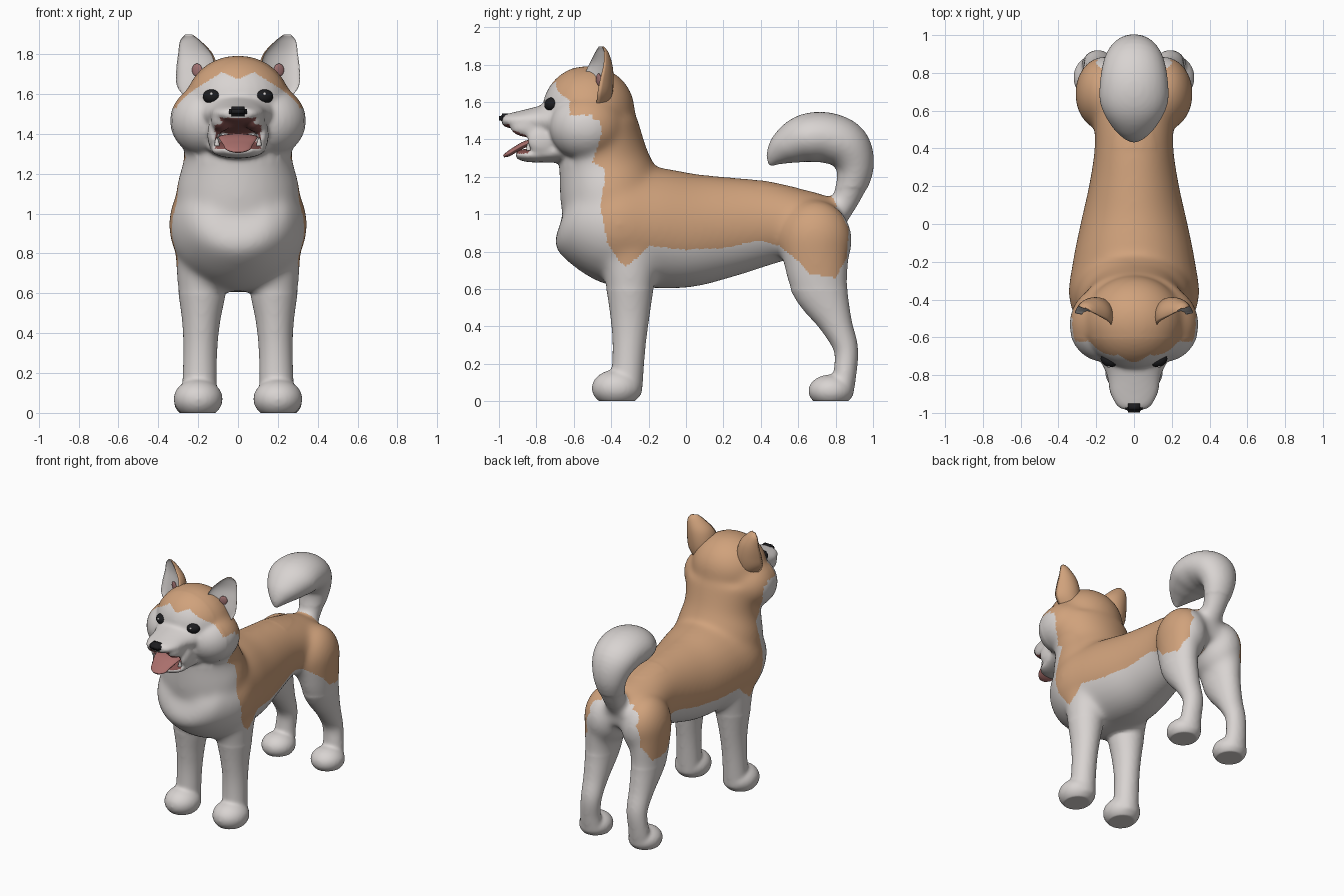
import bpy, bmesh, math
from mathutils import Vector, Matrix

cube = bpy.data.objects.get("Cube")
if cube:
    bpy.data.objects.remove(cube, do_unlink=True)


def material(name, color):
    mat = bpy.data.materials.new(name)
    mat.use_nodes = True
    rgba = (*color, 1)
    mat.diffuse_color = rgba
    bsdf = mat.node_tree.nodes["Principled BSDF"]
    bsdf.inputs["Base Color"].default_value = rgba
    bsdf.inputs["Roughness"].default_value = 0.8
    return mat


WHITE = material("white fur", (.69, .655, .64))
TAN = material("tan fur", (.63, .36, .2))
BLACK = material("black", (.012, .012, .014))
PINK = material("tongue pink", (.4, .16, .15))
DARK = material("mouth dark red", (.24, .085, .08))
ROSE = material("ear rose", (.36, .17, .17))


def finish(name, bm, *mats):
    """Turn a bmesh into a smooth shaded object."""
    bmesh.ops.recalc_face_normals(bm, faces=bm.faces)
    mesh = bpy.data.meshes.new(name)
    bm.to_mesh(mesh)
    bm.free()
    for mat in mats:
        mesh.materials.append(mat)
    mesh.shade_smooth()
    obj = bpy.data.objects.new(name, mesh)
    bpy.context.collection.objects.link(obj)
    return obj


def bake(obj):
    """Apply the modifier stack."""
    bpy.context.view_layer.update()
    graph = bpy.context.evaluated_depsgraph_get()
    mesh = bpy.data.meshes.new_from_object(obj.evaluated_get(graph))
    obj.modifiers.clear()
    obj.data = mesh


def ball(bm, center, radii, yaw=0):
    """Ellipsoid."""
    mat = (Matrix.Translation(center) @ Matrix.Rotation(yaw, 4, "Z")
           @ Matrix.Diagonal((*radii, 1)))
    bmesh.ops.create_uvsphere(bm, u_segments=32, v_segments=20, radius=1, matrix=mat)


def refine(rows, steps=5):
    """Catmull-Rom interpolation of section rows."""
    pts = [Vector(r) for r in rows]
    pts = [pts[0] * 2 - pts[1]] + pts + [pts[-1] * 2 - pts[-2]]
    out = []
    for a, b, c, d in zip(pts, pts[1:], pts[2:], pts[3:]):
        for k in range(steps):
            t = k / steps
            out.append((b * 2 + (c - a) * t + (a * 2 - b * 5 + c * 4 - d) * t * t
                        + (b * 3 - a - c * 3 + d) * t ** 3) / 2)
    return out + [pts[-2]]


def skin(bm, rings):
    """Bridge rings of points and cap both ends; the second half gets slot 1."""
    loops = [[bm.verts.new(p) for p in ring] for ring in rings]
    n = len(loops[0])
    for lo, hi in zip(loops, loops[1:]):
        for i in range(n):
            j = (i + 1) % n
            face = bm.faces.new((lo[i], lo[j], hi[j], hi[i]))
            face.material_index = int(i >= n // 2)
    bm.faces.new(loops[0][::-1])
    bm.faces.new(loops[-1])


def tube(bm, rows, side=1, n=28):
    """Elliptical loft: each row is x, y, z, half width, half depth."""
    rows = refine(rows)
    rings = []
    across = Vector((1, 0, 0))
    for i, row in enumerate(rows):
        before, after = rows[max(i - 1, 0)], rows[min(i + 1, len(rows) - 1)]
        tangent = Vector((0, after[1] - before[1], after[2] - before[2])).normalized()
        up = tangent.cross(across)
        center = Vector((row[0] * side, row[1], row[2]))
        angles = [math.tau * k / n for k in range(n)]
        rings.append([center + across * math.cos(a) * max(row[3], .004)
                      + up * math.sin(a) * max(row[4], .004) for a in angles])
    skin(bm, rings)


# Body mass: torso, neck, head, tail and legs fused into one skin
bm = bmesh.new()
tube(bm, [(0, -.655, 1, .15, .14), (0, -.59, .98, .26, .235), (0, -.4, .95, .345, .325),
          (0, -.2, .93, .325, .325), (0, 0, .915, .285, .31), (0, .2, .93, .24, .275),
          (0, .4, .95, .21, .235), (0, .6, .955, .21, .185), (0, .75, .95, .18, .145),
          (0, .85, .94, .1, .08)])
tube(bm, [(0, -.38, 1, .32, .28), (0, -.41, 1.15, .305, .27), (0, -.44, 1.3, .27, .24),
          (0, -.46, 1.5, .29, .2)])
ball(bm, (0, -.52, 1.555), (.265, .248, .24))
# Muzzle and lower jaw
tube(bm, [(0, -.64, 1.5, .2, .12), (0, -.72, 1.5, .18, .1), (0, -.8, 1.5, .145, .075),
          (0, -.9, 1.5, .125, .05), (0, -.96, 1.5, .095, .036), (0, -.985, 1.5, .06, .025)])
tube(bm, [(0, -.6, 1.36, .18, .09), (0, -.75, 1.325, .14, .05),
          (0, -.85, 1.315, .125, .036), (0, -.91, 1.32, .07, .022)])
# Tail curling forward over the back
tube(bm, [(0, .78, .96, .08, .07), (0, .86, 1.09, .085, .075), (0, .903, 1.24, .12, .1),
          (0, .86, 1.355, .16, .13), (0, .76, 1.408, .18, .135), (0, .64, 1.405, .18, .13),
          (0, .54, 1.36, .13, .1), (0, .48, 1.31, .07, .06), (0, .445, 1.26, .012, .012)])
for s in (-1, 1):
    # Cheek, upper lip and mouth corner
    ball(bm, (s * .16, -.53, 1.465), (.185, .2, .18))
    ball(bm, (s * .085, -.84, 1.465), (.05, .1, .055))
    ball(bm, (s * .122, -.765, 1.395), (.032, .085, .075))
    # Front leg and paw
    tube(bm, [(.19, -.3, .9, .13, .18), (.18, -.3, .65, .125, .135), (.185, -.3, .45, .095, .105),
              (.19, -.305, .28, .085, .088), (.195, -.32, .04, .09, .085)], s)
    ball(bm, (s * .2, -.37, .07), (.124, .135, .1))
    # Hind leg, haunch and paw
    ball(bm, (s * .155, .69, .86), (.158, .2, .215))
    tube(bm, [(.18, .69, .82, .13, .185), (.19, .715, .62, .108, .155), (.19, .8, .42, .085, .09),
              (.19, .855, .28, .075, .066), (.2, .85, .15, .075, .062), (.2, .83, .04, .085, .065)], s)
    ball(bm, (s * .205, .775, .055), (.117, .122, .088))
body = finish("body", bm)
remesh = body.modifiers.new("fuse", "REMESH")
remesh.mode = "VOXEL"
remesh.voxel_size = .0105
relax = body.modifiers.new("relax", "SMOOTH")
relax.factor = .5
relax.iterations = 14
bake(body)

# Blend the trunk, neck and skull further, sparing muzzle, legs and tail
soft = body.vertex_groups.new(name="soft")
soft.add([v.index for v in body.data.vertices if v.co.z > .6
          and (v.co.y > -.6 or v.co.z < 1.25) and not (v.co.y > .4 and v.co.z > 1.14)],
         1, "REPLACE")
blend = body.modifiers.new("blend", "SMOOTH")
blend.vertex_group = "soft"
blend.factor = .5
blend.iterations = 70
bake(body)
coat = body.data
coat.shade_smooth()
for v in coat.vertices:
    v.co.z = max(v.co.z, 0)
coat.materials.clear()
for mat in (WHITE, TAN, DARK):
    coat.materials.append(mat)

# Tan coat outline in side profile (y, z)
COAT = [(-.76, 1.9), (-.76, 1.6), (-.7, 1.52), (-.58, 1.525), (-.46, 1.5), (-.45, 1.43),
        (-.5, 1.28), (-.43, 1.24), (-.43, 1.2), (-.46, 1.05), (-.42, .85), (-.36, .75),
        (-.32, .72), (-.26, .77), (-.2, .83), (0, .81), (.2, .82), (.4, .86), (.5, .83),
        (.6, .75), (.66, .68), (.8, .66), (.86, .77), (.87, .92), (.8, 1.06), (.74, 1.16),
        (.3, 1.26), (-.1, 1.5), (-.1, 1.9)]


def inside(y, z):
    hit = False
    for (ya, za), (yb, zb) in zip(COAT, COAT[1:] + COAT[:1]):
        if (za > z) != (zb > z) and y < ya + (z - za) * (yb - ya) / (zb - za):
            hit = not hit
    return hit


def coat_index(c, n):
    x = abs(c.x)
    outward = n.x if c.x > 0 else -n.x
    # Mouth lining
    if c.y < -.72 and x < .115 and 1.31 < c.z < 1.48:
        if abs(n.z) > .5 and (n.z > 0) == (c.z < 1.39) or n.y < -.6 and c.y > -.84:
            return 2
    if not inside(c.y, c.z):
        return 0
    # White mask with two brow peaks
    brow = 1.71 - (.64 if x > .08 else .45) * abs(x - .08)
    if c.y < -.5 and 1.45 < c.z < brow and (c.y < -.62 or c.z < 1.53):
        return 0
    # White inner legs and rump
    if c.z < .82 and outward < 0 or c.y > .76 and x < .13 and c.z < 1.04:
        return 0
    return 1


for poly in coat.polygons:
    poly.material_index = coat_index(poly.center, poly.normal)

# Ears: crescent sections, tan behind and white in the cup
TURN = math.radians(25)
for s, label in ((1, "left"), (-1, "right")):
    bm = bmesh.new()
    turn = Matrix.Rotation(s * TURN, 3, "Z")
    rows = refine([(.185, -.51, 1.56, .07, .1), (.208, -.52, 1.64, .108, .13),
                   (.212, -.505, 1.72, .108, .12), (.217, -.48, 1.8, .092, .085),
                   (.24, -.462, 1.865, .056, .045), (.247, -.457, 1.897, .02, .016)])
    rings = []
    for x, y, z, w, t in rows:
        ring = []
        for k in range(32):
            a = math.tau * k / 32
            bulge = math.sin(a) if k < 16 else -.35 * math.sin(a)
            ring.append(Vector((s * x, y, z)) + turn @ Vector((w * math.cos(a), t * bulge, 0)))
        rings.append(ring)
    skin(bm, rings)
    finish(label + "_ear", bm, TAN, WHITE)
    # Rose patch in the cup
    bm = bmesh.new()
    ball(bm, Vector((s * .212, -.505, 1.72)) + turn @ Vector((s * .01, .037, 0)),
         (.028, .009, .032), s * TURN)
    finish(label + "_ear_patch", bm, ROSE)
    # Eye with a small glint
    bm = bmesh.new()
    ball(bm, (s * .132, -.72, 1.587), (.046, .036, .036), s * TURN)
    finish(label + "_eye", bm, BLACK)
    bm = bmesh.new()
    ball(bm, (s * .134, -.755, 1.6), (.008, .005, .008))
    finish(label + "_eye_glint", bm, WHITE)
    # Lower tooth
    bm = bmesh.new()
    tube(bm, [(.105, -.84, 1.34, .014, .014), (.106, -.843, 1.365, .009, .009),
              (.106, -.845, 1.38, .003, .003)], s, 10)
    finish(label + "_tooth", bm, WHITE)

# Nose
bm = bmesh.new()
bmesh.ops.create_cube(bm, size=1, matrix=Matrix.Translation((0, -.968, 1.512))
                      @ Matrix.Diagonal((.092, .062, .052, 1)))
bmesh.ops.bevel(bm, geom=bm.edges[:], offset=.014, segments=3, affect="EDGES")
finish("nose", bm, BLACK)

# Tongue
bm = bmesh.new()
tube(bm, [(0, -.74, 1.38, .095, .02), (0, -.84, 1.38, .098, .018), (0, -.91, 1.347, .075, .016),
          (0, -.95, 1.322, .06, .014), (0, -.975, 1.31, .025, .007)])
finish("tongue", bm, PINK, PINK)
